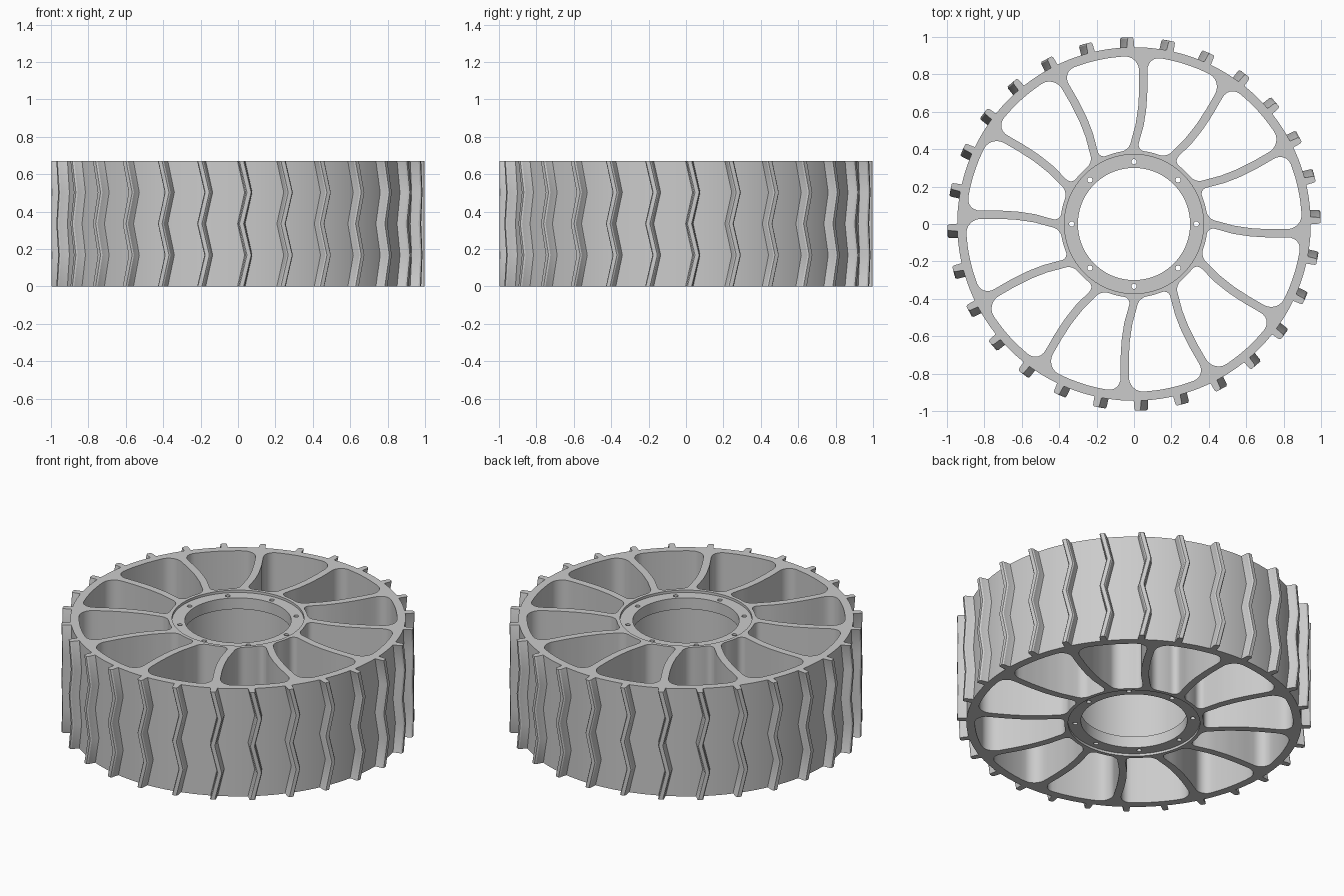
import bpy, bmesh
from math import sin, cos, pi, sqrt, radians

if "Cube" in bpy.data.objects:
    bpy.data.objects.remove(bpy.data.objects["Cube"])

H = 0.67
LUGS, SPOKES, BOLTS = 28, 12, 8


def pol(r, a):
    return (r * cos(a), r * sin(a))


def circle(r, n, cx=0, cy=0):
    return [(cx + r * cos(2 * pi * i / n), cy + r * sin(2 * pi * i / n)) for i in range(n)]


def smooth(ob):
    bpy.ops.object.select_all(action='DESELECT')
    ob.select_set(True)
    bpy.context.view_layer.objects.active = ob
    bpy.ops.object.shade_smooth_by_angle(angle=radians(28))


def plate(name, loops, z0, z1):
    """Extrude a flat outline with holes between two heights."""
    cu = bpy.data.curves.new(name, 'CURVE')
    cu.dimensions = '2D'
    cu.fill_mode = 'BOTH'
    cu.extrude = (z1 - z0) / 2
    for pts in loops:
        s = cu.splines.new('POLY')
        s.points.add(len(pts) - 1)
        for p, q in zip(s.points, pts):
            p.co = (q[0], q[1], 0, 1)
        s.use_cyclic_u = True
    ob = bpy.data.objects.new(name, cu)
    bpy.context.collection.objects.link(ob)
    ob.location.z = (z0 + z1) / 2
    bpy.ops.object.select_all(action='DESELECT')
    ob.select_set(True)
    bpy.context.view_layer.objects.active = ob
    bpy.ops.object.convert(target='MESH')
    bm = bmesh.new()
    bm.from_mesh(ob.data)
    bmesh.ops.remove_doubles(bm, verts=bm.verts, dist=1e-5)
    bmesh.ops.recalc_face_normals(bm, faces=bm.faces)
    bm.to_mesh(ob.data)
    bm.free()
    smooth(ob)
    return ob


# Curved spoke centreline: sideways offset against radius
SPOKE = [(0.37, 0.012), (0.45, -0.008), (0.53, -0.03), (0.62, -0.044),
         (0.72, -0.05), (0.82, -0.05), (0.92, -0.045)]


def offset(r):
    for (ra, a), (rb, b) in zip(SPOKE, SPOKE[1:]):
        if r <= rb:
            return a + (b - a) * (r - ra) / (rb - ra)
    return SPOKE[-1][1]


R0, R1, F0, F1, HALF = 0.393, 0.897, 0.04, 0.075, 0.022


def inset(r):
    """Corner rounding of a pocket near the hub and the rim."""
    for d, f in ((r - R0, F0), (R1 - r, F1)):
        if d < f:
            return f - sqrt(max(0, f * f - (f - d) ** 2))
    return 0


def pocket(turn):
    corner = [1 - cos(k / 6 * pi / 2) for k in range(7)]
    radii = ([R0 + F0 * c for c in corner]
             + [R0 + F0 + (R1 - F1 - R0 - F0) * k / 12 for k in range(1, 12)]
             + [R1 - F1 * c for c in reversed(corner)])
    step = 2 * pi / SPOKES
    lo = [(r, (offset(r) + HALF + inset(r)) / r) for r in radii]
    hi = [(r, step + (offset(r) - HALF - inset(r)) / r) for r in radii]

    def arc(a, b, n=8):
        return [(a[0], a[1] + (b[1] - a[1]) * k / n) for k in range(1, n)]
    path = lo + arc(lo[-1], hi[-1]) + hi[::-1] + arc(hi[0], lo[0])
    return [pol(r, a + turn) for r, a in path]


# Wheel body: rim, spokes and hub tube
plate("wheel_body", [circle(0.945, 168), circle(0.372, 96)]
      + [pocket(2 * pi * i / SPOKES) for i in range(SPOKES)], 0, H)

# Hub flanges with bolt holes, slightly recessed at both ends
holes = [circle(0.014, 16, *pol(0.333, 2 * pi * i / BOLTS)) for i in range(BOLTS)]
for name, z0 in (("lower_hub_flange", 0.015), ("upper_hub_flange", H - 0.085)):
    plate(name, [circle(0.372, 96), circle(0.3, 96)] + holes, z0, z0 + 0.07)

# Zigzag tread lugs: section (radius, sideways) swept up the rim
SECTION = [(0.935, -0.006), (0.95, -0.001), (0.99, 0.002), (0.998, 0.008),
           (0.998, 0.03), (0.99, 0.036), (0.95, 0.039), (0.935, 0.044)]
bm = bmesh.new()
for i in range(LUGS):
    base = pi / 2 + 2 * pi * i / LUGS
    rings = []
    for k in range(5):
        shift = 0.04 * (k % 2)
        rings.append([bm.verts.new((*pol(r, base + t + shift), H * k / 4)) for r, t in SECTION])
    n = len(SECTION)
    for a, b in zip(rings, rings[1:]):
        for j in range(n):
            bm.faces.new((a[j], a[(j + 1) % n], b[(j + 1) % n], b[j]))
    bm.faces.new(rings[0])
    bm.faces.new(rings[-1])
bmesh.ops.recalc_face_normals(bm, faces=bm.faces)
me = bpy.data.meshes.new("tread_lugs")
bm.to_mesh(me)
bm.free()
lugs = bpy.data.objects.new("tread_lugs", me)
bpy.context.collection.objects.link(lugs)
smooth(lugs)
